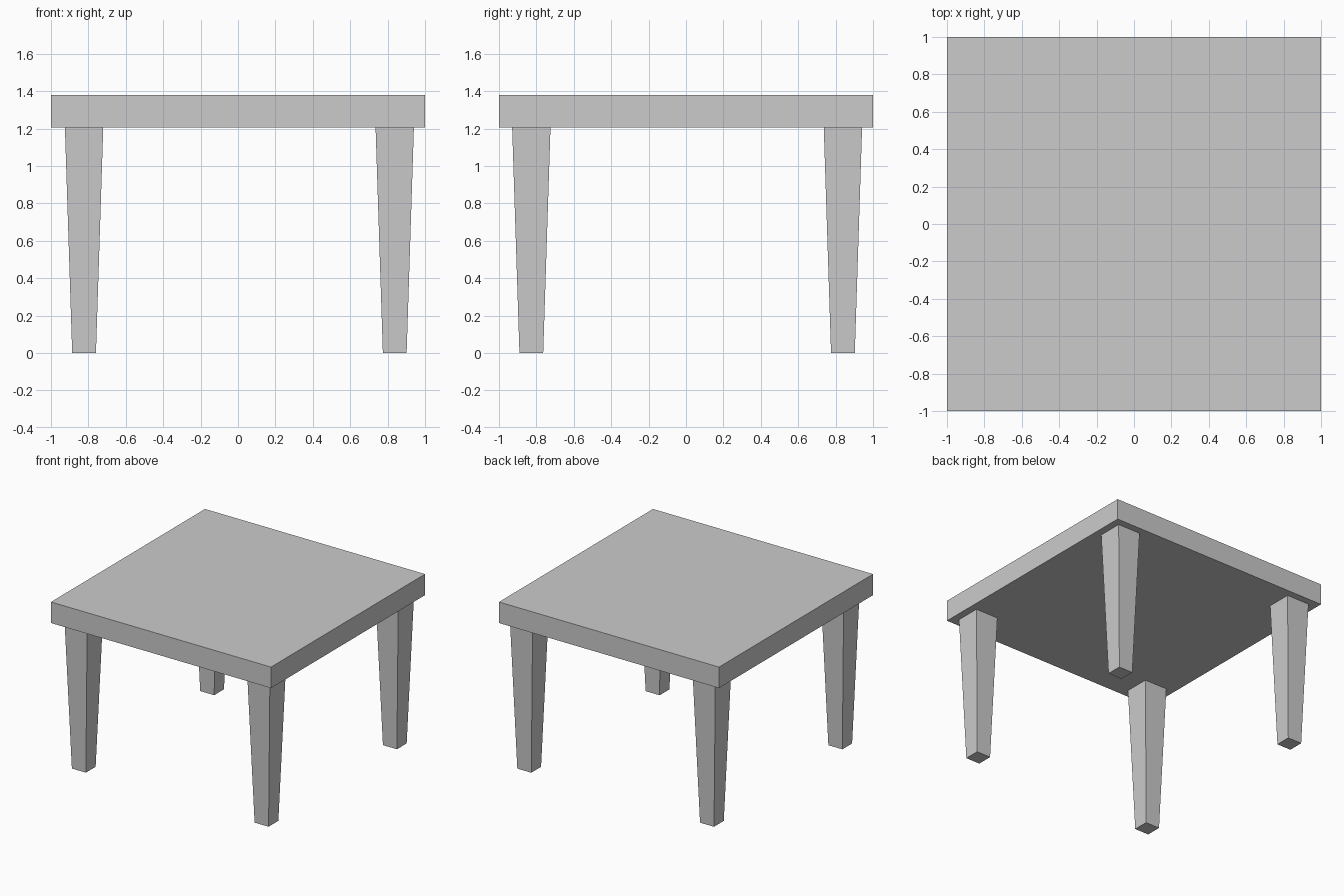
import bpy
import bmesh
from mathutils import Matrix, Vector

if "Cube" in bpy.data.objects:
    bpy.data.objects.remove(bpy.data.objects["Cube"])

TOP_Z, UNDER_Z = 1.38, 1.207
LEG_TOP, LEG_FOOT = 0.205, 0.127


def block(name, location, size, foot_scale=1.0):
    """Box centred at location, with its lower face scaled by foot_scale."""
    bm = bmesh.new()
    bmesh.ops.create_cube(bm, size=1, matrix=Matrix.Diagonal((*size, 1)))
    for v in bm.verts:
        if v.co.z < 0:
            v.co.x *= foot_scale
            v.co.y *= foot_scale
    mesh = bpy.data.meshes.new(name)
    bm.to_mesh(mesh)
    bm.free()
    obj = bpy.data.objects.new(name, mesh)
    obj.location = Vector(location)
    bpy.context.collection.objects.link(obj)
    return obj


# Square slab top
block("table_top", (0, 0, (TOP_Z + UNDER_Z) / 2), (2, 2, TOP_Z - UNDER_Z))

# Four legs tapering towards the floor, set very slightly off centre
for side, x in (("left", -0.823), ("right", 0.838)):
    for end, y in (("front", -0.827), ("back", 0.839)):
        block(f"{end}_{side}_leg", (x, y, UNDER_Z / 2),
              (LEG_TOP, LEG_TOP, UNDER_Z), LEG_FOOT / LEG_TOP)
